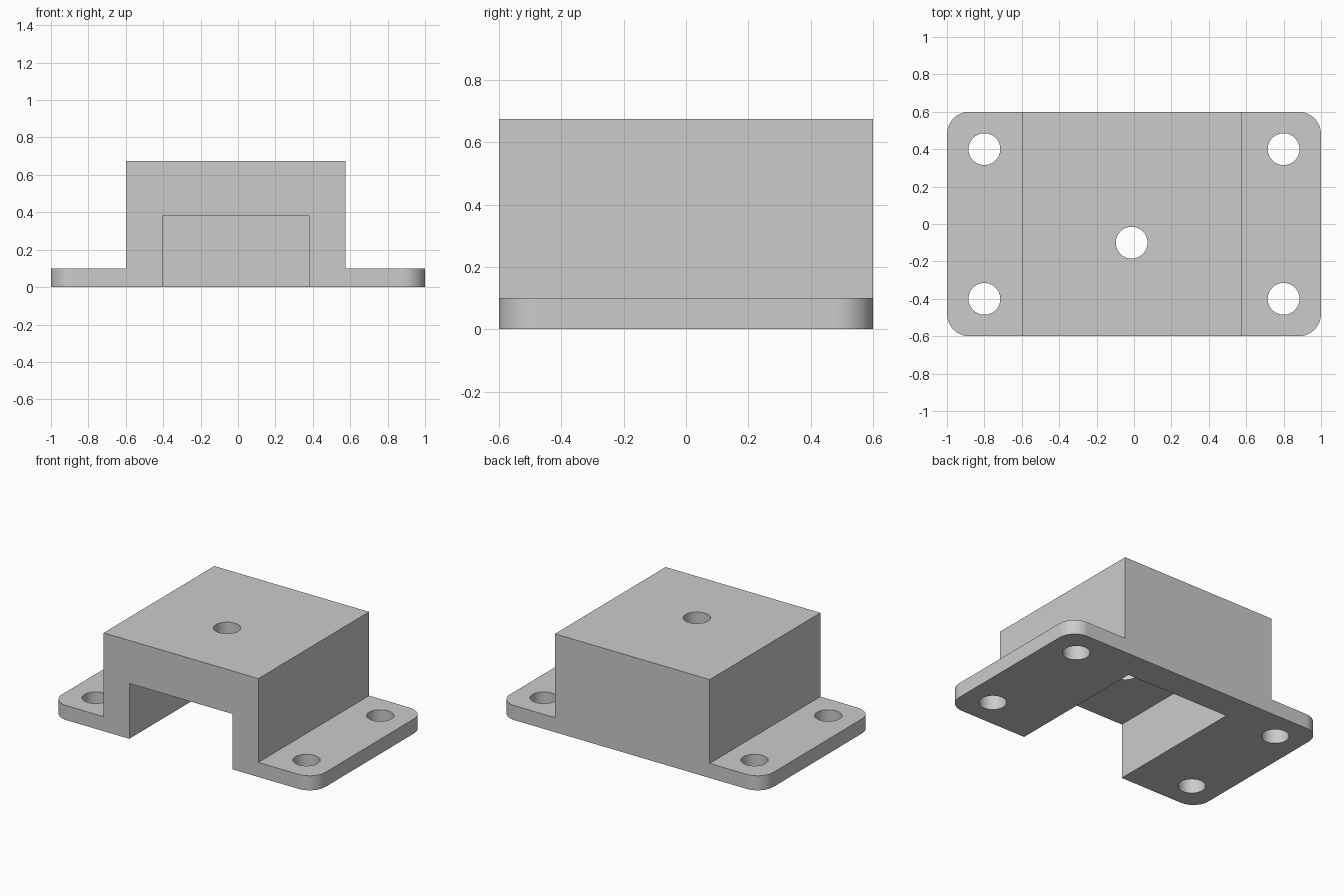
import bpy
import bmesh
from math import radians
from mathutils import Matrix, Vector

cube = bpy.data.objects.get("Cube")
if cube:
    bpy.data.objects.remove(cube, do_unlink=True)

HALF_X, HALF_Y = 1.0, 0.6
FLANGE_Z, TOP_Z = 0.1, 0.675
BLOCK_X = (-0.6, 0.575)
SLOT_X, SLOT_Z, SLOT_BACK = (-0.405, 0.38), 0.38, 0.4
CORNER_R, HOLE_R = 0.12, 0.085
MID_X = sum(BLOCK_X) / 2


def add_object(name, bm):
    bmesh.ops.recalc_face_normals(bm, faces=bm.faces)
    mesh = bpy.data.meshes.new(name)
    bm.to_mesh(mesh)
    bm.free()
    obj = bpy.data.objects.new(name, mesh)
    bpy.context.collection.objects.link(obj)
    return obj


def box(name, low, high):
    low, high = Vector(low), Vector(high)
    bm = bmesh.new()
    place = Matrix.Translation((low + high) / 2) @ Matrix.Diagonal((*(high - low), 1))
    bmesh.ops.create_cube(bm, size=1, matrix=place)
    return add_object(name, bm)


def drill(name, x, y):
    bm = bmesh.new()
    bmesh.ops.create_cone(bm, cap_ends=True, segments=48, radius1=HOLE_R, radius2=HOLE_R,
                          depth=2, matrix=Matrix.Translation((x, y, 0.4)))
    return add_object(name, bm)


def cut(target, cutter):
    cutter.hide_render = True
    mod = target.modifiers.new("cut", 'BOOLEAN')
    mod.operation, mod.solver, mod.object = 'DIFFERENCE', 'EXACT', cutter
    bpy.context.view_layer.objects.active = target
    bpy.ops.object.modifier_apply(modifier=mod.name)
    bpy.data.objects.remove(cutter, do_unlink=True)


# Stepped profile of flanges and raised block, extruded front to back
left, right = BLOCK_X
profile = [(-HALF_X, 0), (HALF_X, 0), (HALF_X, FLANGE_Z), (right, FLANGE_Z),
           (right, TOP_Z), (left, TOP_Z), (left, FLANGE_Z), (-HALF_X, FLANGE_Z)]
bm = bmesh.new()
face = bm.faces.new([bm.verts.new((x, -HALF_Y, z)) for x, z in profile])
moved = bmesh.ops.extrude_face_region(bm, geom=[face], use_keep_orig=True)["geom"]
bmesh.ops.translate(bm, vec=(0, 2 * HALF_Y, 0),
                    verts=[v for v in moved if isinstance(v, bmesh.types.BMVert)])

# Rounded flange corners
corners = [e for e in bm.edges
           if all(abs(v.co.x) > 0.99 for v in e.verts)
           and abs(e.verts[0].co.z - e.verts[1].co.z) > 0.05]
bmesh.ops.bevel(bm, geom=corners, offset=CORNER_R, segments=12, profile=0.5, affect='EDGES')
bracket = add_object("mounting_bracket", bm)

# Slot open to the front and below
cut(bracket, box("slot_cutter", (SLOT_X[0], -1, -0.5), (SLOT_X[1], SLOT_BACK, SLOT_Z)))

# Four flange holes and one hole through the roof
for x in (-0.8, 0.8):
    for y in (-0.4, 0.4):
        cut(bracket, drill("hole_cutter", x, y))
cut(bracket, drill("roof_hole_cutter", MID_X, -0.1))

# Plain grey finish
grey = bpy.data.materials.new("light_grey")
grey.use_nodes = True
colour = (0.6, 0.6, 0.6, 1)
grey.diffuse_color = colour
grey.node_tree.nodes["Principled BSDF"].inputs["Base Color"].default_value = colour
bracket.data.materials.clear()
bracket.data.materials.append(grey)

# Smooth corners and holes, crisp flat faces
bpy.ops.object.select_all(action='DESELECT')
bracket.select_set(True)
bpy.context.view_layer.objects.active = bracket
bpy.ops.object.shade_smooth_by_angle(angle=radians(30))
normals = bracket.modifiers.new("flat_face_normals", 'WEIGHTED_NORMAL')
normals.keep_sharp = True
